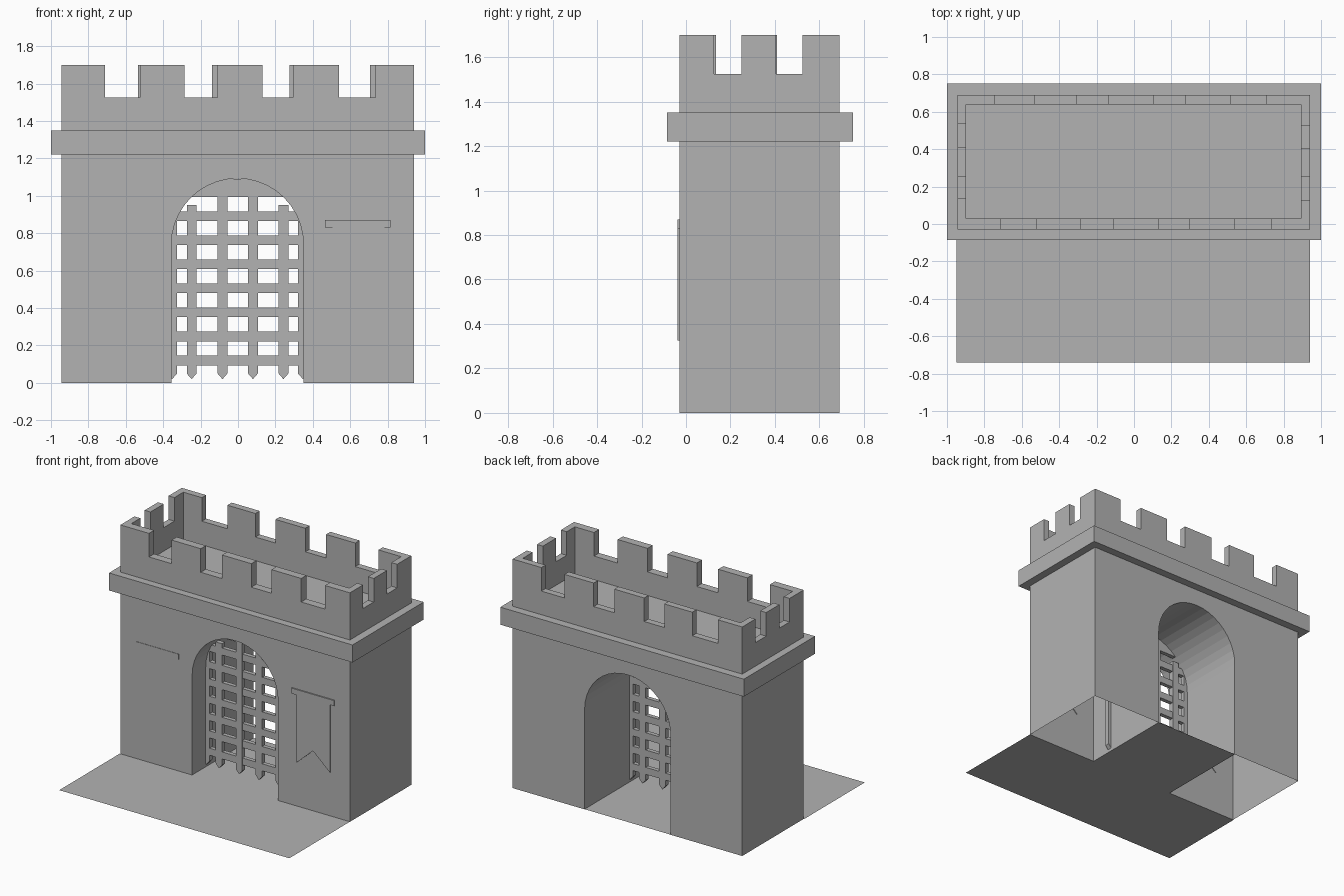
import bpy, bmesh, math

if "Cube" in bpy.data.objects:
    bpy.data.objects.remove(bpy.data.objects["Cube"])

stone = bpy.data.materials.new("stone_grey")
stone.diffuse_color = (0.45, 0.45, 0.45, 1)
stone.use_nodes = True
stone.node_tree.nodes["Principled BSDF"].inputs["Base Color"].default_value = stone.diffuse_color


def finish(name, bm):
    me = bpy.data.meshes.new(name)
    bm.to_mesh(me)
    bm.free()
    me.materials.append(stone)
    ob = bpy.data.objects.new(name, me)
    bpy.context.collection.objects.link(ob)
    return ob


def add_prism(bm, pts, a, b, axis='y'):
    """Extrude a 2D profile (x,z along y, or y,z along x) from a to b."""
    def place(p, d):
        return (p[0], d, p[1]) if axis == 'y' else (d, p[0], p[1])
    v0 = [bm.verts.new(place(p, a)) for p in pts]
    v1 = [bm.verts.new(place(p, b)) for p in pts]
    faces = [bm.faces.new(v0), bm.faces.new(v1[::-1])]
    n = len(pts)
    for i in range(n):
        j = (i + 1) % n
        faces.append(bm.faces.new((v0[i], v1[i], v1[j], v0[j])))
    bmesh.ops.recalc_face_normals(bm, faces=faces)


def rect(x0, x1, z0, z1):
    return [(x0, z0), (x1, z0), (x1, z1), (x0, z1)]


X0, X1, Y0, Y1 = -0.945, 0.94, -0.03, 0.69

# gatehouse body with arched passage, open underneath the two piers
AX, AR, AZ = -0.003, 0.353, 0.74
arch = [(AX + AR * math.cos(math.pi * i / 20), AZ + AR * math.sin(math.pi * i / 20))
        for i in range(21)]
profile = [(X0, 0), (X0, 1.25), (X1, 1.25), (X1, 0), (AX + AR, 0)] + arch + [(AX - AR, 0)]
bm = bmesh.new()
add_prism(bm, profile, Y0, Y1)
under = [f for f in bm.faces if all(v.co.z < 1e-4 for v in f.verts)]
bmesh.ops.delete(bm, geom=under, context='FACES')
finish("gatehouse_body", bm)

# cornice slab, its top is the roof walk
bm = bmesh.new()
add_prism(bm, rect(-1, 1, 1.22, 1.35), -0.085, 0.75)
finish("cornice", bm)


# battlements: wall profile with notches cut from the top
def battlement(name, lo, hi, notches, a, b, axis):
    pts = [(lo, 1.345), (lo, 1.70)]
    for n0, n1 in notches:
        pts += [(n0, 1.70), (n0, 1.525), (n1, 1.525), (n1, 1.70)]
    pts += [(hi, 1.70), (hi, 1.345)]
    bm = bmesh.new()
    add_prism(bm, pts, a, b, axis)
    finish(name, bm)


front_notches = [(-0.71, -0.525), (-0.285, -0.11), (0.13, 0.295), (0.54, 0.735)]
back_notches = [(-0.745, -0.535), (-0.305, -0.14), (0.105, 0.275), (0.515, 0.705)]
battlement("front_battlement", X0, X1, front_notches, Y0, 0.03, 'y')
battlement("back_battlement", X0, X1, back_notches, 0.64, Y1, 'y')
battlement("left_battlement", Y0, Y1, [(0.135, 0.255), (0.41, 0.535)], X0, -0.897, 'x')
battlement("right_battlement", Y0, Y1, [(0.125, 0.25), (0.405, 0.525)], 0.892, X1, 'x')

# portcullis: pointed vertical bars crossed by flat bars
bm = bmesh.new()
for cx in (-0.352, -0.248, -0.083, 0.08, 0.243, 0.347):
    w = 0.026
    add_prism(bm, [(cx - w, 1.1 if abs(cx) < 0.2 else 0.95), (cx - w, 0.05), (cx, 0.02),
                   (cx + w, 0.05), (cx + w, 1.1 if abs(cx) < 0.2 else 0.95)], 0.13, 0.165)
for i in range(8):
    z = 0.12 + i * 0.1285
    half = 0.37 if z < 0.9 else 0.27
    top = z + (0.026 if i < 7 else 0.07)
    add_prism(bm, rect(-half, half, z - 0.026, top), 0.132, 0.163)
finish("portcullis", bm)

# hanging banners with swallow tail and rod; the left one lies almost flush
for side, out in ((1, 0.009), (-1, 0.003)):
    tag = "right" if side > 0 else "left"
    bm = bmesh.new()
    add_prism(bm, [(side * x, z) for x, z in
                   [(0.505, 0.84), (0.505, 0.325), (0.642, 0.45), (0.782, 0.325), (0.782, 0.84)]],
              Y0 - out + 0.001, Y0 + 0.005)
    finish(tag + "_banner", bm)
    bm = bmesh.new()
    add_prism(bm, [(side * x, z) for x, z in rect(0.465, 0.815, 0.83, 0.87)],
              Y0 - out, Y0 + 0.005)
    finish(tag + "_banner_rod", bm)

# forecourt and passage floor, a thin T-shaped sheet
bm = bmesh.new()
outline = [(-0.95, -0.74), (0.94, -0.74), (0.94, Y0), (AX + AR, Y0), (AX + AR, Y1),
           (AX - AR, Y1), (AX - AR, Y0), (-0.95, Y0)]
bm.faces.new([bm.verts.new((x, y, 0.001)) for x, y in outline])
finish("forecourt_floor", bm)
